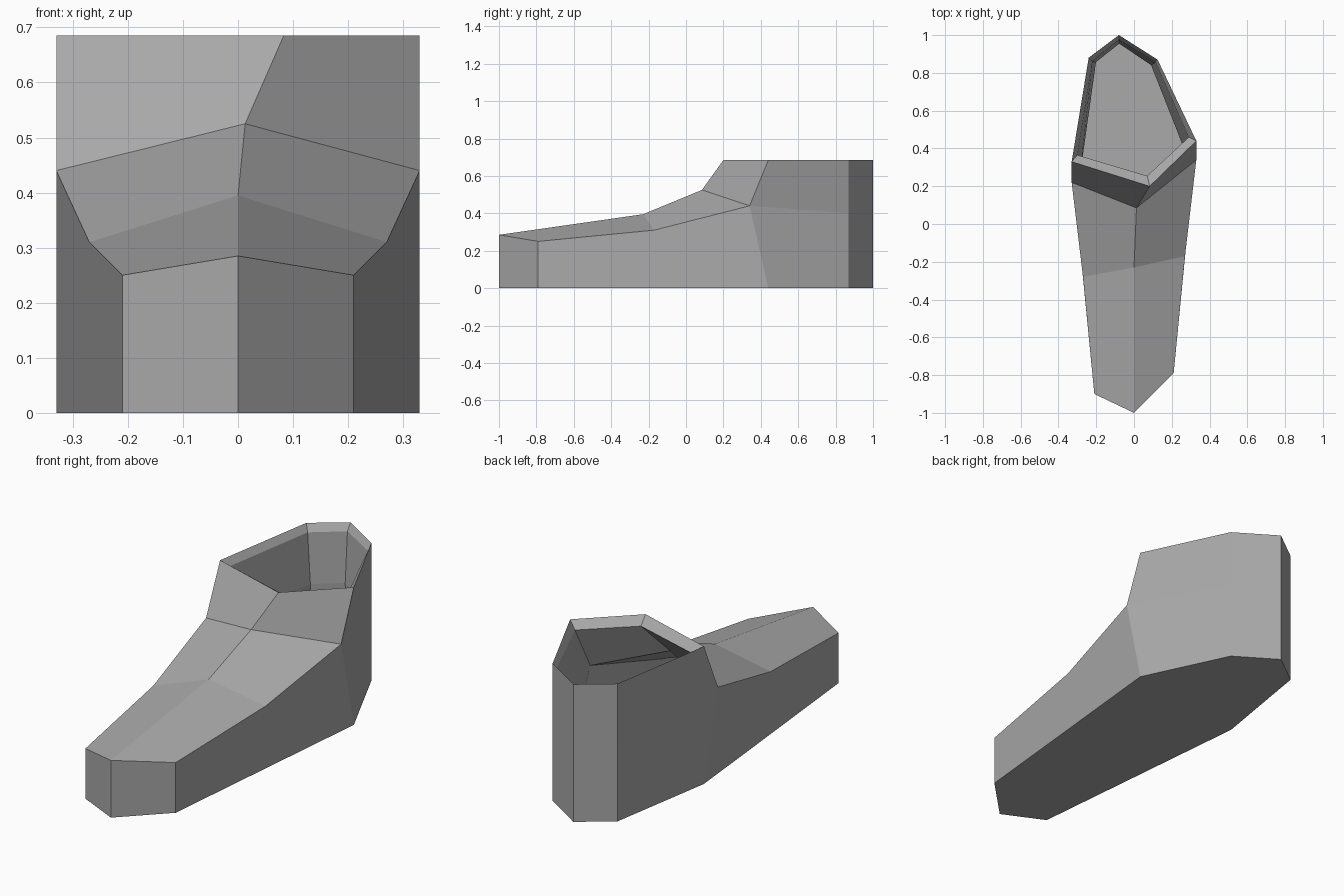
import bpy
import bmesh

cube = bpy.data.objects.get("Cube")
if cube:
    bpy.data.objects.remove(cube, do_unlink=True)

WALL = 0.045
TOP = 0.685
RIM = 0.65

grey = bpy.data.materials.new("mid grey")
grey.use_nodes = True
colour = (0.4, 0.4, 0.4, 1)
grey.diffuse_color = colour
grey.node_tree.nodes["Principled BSDF"].inputs["Base Color"].default_value = colour

bm = bmesh.new()


def points(*coords):
    return [bm.verts.new(c) for c in coords]


def ring(coords, z):
    return points(*[(x, y, z) for x, y in coords])


def strip(a, b):
    """Join two equal rows of vertices with quads."""
    for i in range(len(a) - 1):
        bm.faces.new((a[i], a[i + 1], b[i + 1], b[i]))


# Cross rows over the foot: right edge, ridge, left edge
toe = points((-0.21, -0.9, 0.25), (0, -1, 0.285), (0.21, -0.79, 0.25))
ball = points((-0.27, -0.28, 0.31), (0, -0.23, 0.395), (0.27, -0.17, 0.31))
instep = points((-0.33, 0.22, 0.44), (0.013, 0.085, 0.525), (0.33, 0.34, 0.44))
collar = points((-0.33, 0.33, TOP), (0.083, 0.2, TOP), (0.33, 0.44, TOP))
for a, b in ((toe, ball), (ball, instep), (instep, collar)):
    strip(a, b)

# Heel wall in two bands, from one side round the back to the other
heel = [(-0.24, 0.88), (-0.08, 1.0), (0.125, 0.87)]
heel_top, heel_mid, heel_low = [ring(heel, z) for z in (TOP, 0.4, 0)]
ankle = points((-0.33, 0.33, 0), (0.33, 0.44, 0))
top_row = [collar[0], *heel_top, collar[2]]
mid_row = [instep[0], *heel_mid, instep[2]]
low_row = [ankle[0], *heel_low, ankle[1]]
strip(top_row, mid_row)
strip(mid_row, low_row)

# Toe front, long sides and sole
toe_low = ring([v.co.xy for v in toe], 0)
strip(toe, toe_low)
for i, a in ((0, ankle[0]), (2, ankle[1])):
    bm.faces.new((toe_low[i], toe[i], ball[i], instep[i], a))
bm.faces.new(toe_low + low_row[::-1])

# Temporary cap closes the body so that normals point outward
opening = top_row + [collar[1]]
cap = bm.faces.new(opening)
bmesh.ops.recalc_face_normals(bm, faces=bm.faces[:])
bm.normal_update()
outer_faces = [f for f in bm.faces if f != cap]

# Inner lining, with a bevelled rim round the opening
rim = [(-0.30, 0.365), (-0.22, 0.862), (-0.08, 0.975),
       (0.115, 0.857), (0.29, 0.46), (0.07, 0.255)]
inner = dict(zip(opening, ring(rim, RIM)))
for v in list(bm.verts):
    if v not in inner and v.link_faces:
        inner[v] = bm.verts.new(v.co - v.normal * WALL)
for f in outer_faces:
    bm.faces.new([inner[v] for v in reversed(f.verts)])
for loop in list(cap.loops):
    a, b = loop.vert, loop.link_loop_next.vert
    bm.faces.new((a, b, inner[b], inner[a]))
bmesh.ops.delete(bm, geom=[cap], context='FACES_ONLY')

mesh = bpy.data.meshes.new("shoe_shell")
bm.to_mesh(mesh)
bm.free()
mesh.materials.append(grey)
shoe = bpy.data.objects.new("shoe_shell", mesh)
bpy.context.collection.objects.link(shoe)
